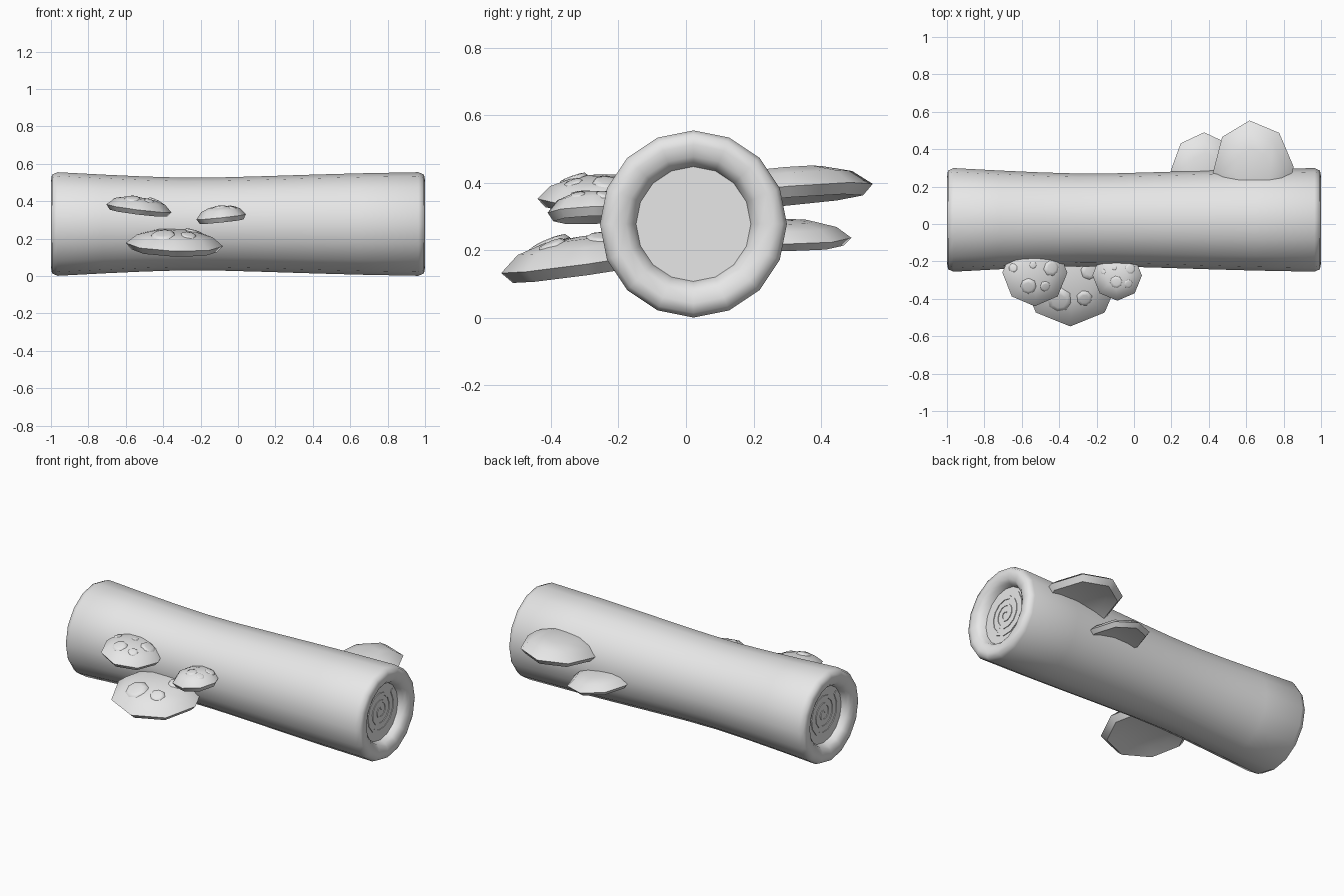
import bpy, bmesh, math
from mathutils import Matrix, Vector
from mathutils.bvhtree import BVHTree

cube = bpy.data.objects.get("Cube")
if cube:
    bpy.data.objects.remove(cube, do_unlink=True)

grey = bpy.data.materials.new("plain_grey")
grey.use_nodes = True
grey.diffuse_color = (0.8, 0.8, 0.8, 1)
grey.node_tree.nodes["Principled BSDF"].inputs["Base Color"].default_value = (0.8, 0.8, 0.8, 1)


def finish(name, bm, angle):
    """Turn a bmesh into a smooth-shaded object that keeps its sharp edges."""
    mesh = bpy.data.meshes.new(name)
    bm.to_mesh(mesh)
    mesh.materials.append(grey)
    mesh.shade_smooth()
    mesh.set_sharp_from_angle(angle=math.radians(angle))
    obj = bpy.data.objects.new(name, mesh)
    bpy.context.collection.objects.link(obj)
    return obj


def lathe(name, profile, sides, matrix, angle):
    """Revolve (radius, height) points about local z; radius 0 makes a pole."""
    bm = bmesh.new()
    rings = []
    for r, z in profile:
        count = sides if r else 1
        turn = 2 * math.pi / sides
        rings.append([bm.verts.new((r * math.cos(i * turn), r * math.sin(i * turn), z))
                      for i in range(count)])
    for a, b in zip(rings, rings[1:]):
        for i in range(sides):
            j = (i + 1) % sides
            corners = [a[i % len(a)], a[j % len(a)], b[j % len(b)], b[i % len(b)]]
            bm.faces.new(list(dict.fromkeys(corners)))
    bm.transform(matrix)
    bmesh.ops.recalc_face_normals(bm, faces=bm.faces)
    finish(name, bm, angle)
    tree = BVHTree.FromBMesh(bm)
    bm.free()
    return tree


# Log: waisted trunk with rounded rims and a recessed disc at each end
AXIS_Y, AXIS_Z = 0.022, 0.278
end = [(0, 0.945), (0.17, 0.945), (0.18, 0.975), (0.2, 0.992),
       (0.235, 1.0), (0.264, 0.994), (0.277, 0.965)]
trunk = [(0.271, 0.65), (0.264, 0.4), (0.256, 0.15), (0.249, -0.1),
         (0.248, -0.3), (0.254, -0.5), (0.264, -0.72)]
profile = end + trunk + [(r, -x) for r, x in reversed(end)]
lathe("log", profile, 16,
      Matrix.Translation((0, AXIS_Y, AXIS_Z)) @ Matrix.Rotation(math.pi / 2, 4, 'Y'), 58)


# Growth rings: thin raised spiral on each end disc
def spiral(name, side):
    bm = bmesh.new()
    turns, per_turn = 3, 13
    steps = turns * per_turn
    pairs = []
    for i in range(steps + 1):
        t = i / steps
        a = math.radians(40) - (1 - t) * turns * 2 * math.pi
        mid, half = 0.012 + 0.126 * t, 0.004 + 0.007 * t
        pairs.append([bm.verts.new((side * 0.945, AXIS_Y + side * r * math.cos(a),
                                    AXIS_Z + 0.008 + r * math.sin(a)))
                      for r in (mid - half, mid + half)])
    for (a, b), (c, d) in zip(pairs, pairs[1:]):
        bm.faces.new((a, b, d, c))
    grown = bmesh.ops.extrude_face_region(bm, geom=bm.faces[:])
    top = [g for g in grown["geom"] if isinstance(g, bmesh.types.BMVert)]
    bmesh.ops.translate(bm, verts=top, vec=(side * 0.004, 0, 0))
    bmesh.ops.recalc_face_normals(bm, faces=bm.faces)
    finish(name, bm, 30)
    bm.free()


spiral("left_growth_rings", 1)
spiral("right_growth_rings", -1)

# Bracket mushrooms: eight-sided domed caps with a dished underside
CAP = [(0, 1), (0.45, 0.93), (0.78, 0.62), (1, 0), (0.88, -0.45), (0.6, -0.2), (0, 0)]
SPOT = [(0, 0.16), (0.55, 0.14), (0.85, 0.08), (1, -0.15)]


def mushroom(name, centre, size, yaw, pitch, roll, spots=()):
    matrix = (Matrix.Translation(centre)
              @ Matrix.Rotation(math.radians(roll), 4, 'Y')
              @ Matrix.Rotation(math.radians(yaw), 4, 'Z')
              @ Matrix.Rotation(math.radians(pitch), 4, 'X')
              @ Matrix.Diagonal((*size, 1)))
    tree = lathe(name, CAP, 8, matrix, 50)
    # Raised spots sit on the cap surface
    for k, (x, y, r) in enumerate(spots):
        hit, normal, _, _ = tree.ray_cast(Vector((x, y, 2)), Vector((0, 0, -1)))
        if hit is None:
            continue
        place = (Matrix.Translation(hit) @ normal.to_track_quat('Z', 'Y').to_matrix().to_4x4()
                 @ Matrix.Scale(r, 4))
        lathe(f"{name}_spot_{k + 1}", SPOT, 8, place, 50)


mushroom("front_upper_mushroom", (-0.53, -0.26, 0.362), (0.175, 0.18, 0.058), 180, -3, 7,
         [(-0.645, -0.235, 0.025), (-0.44, -0.235, 0.045), (-0.565, -0.335, 0.045),
          (-0.475, -0.335, 0.03), (-0.54, -0.22, 0.02)])
mushroom("front_lower_mushroom", (-0.34, -0.295, 0.168), (0.26, 0.255, 0.075), 180, -8, 2,
         [(-0.4, -0.41, 0.07), (-0.265, -0.4, 0.045), (-0.235, -0.25, 0.05)])
mushroom("front_small_mushroom", (-0.09, -0.275, 0.316), (0.133, 0.135, 0.058), 180, -2, -6,
         [(-0.165, -0.255, 0.015), (-0.105, -0.235, 0.013), (-0.02, -0.24, 0.03),
          (-0.095, -0.31, 0.035), (-0.03, -0.32, 0.025)])
mushroom("back_lower_mushroom", (0.375, 0.29, 0.237), (0.178, 0.2, 0.052), 0, 0, 6)
mushroom("back_upper_mushroom", (0.638, 0.29, 0.375), (0.217, 0.265, 0.07), 4, 5, -4)
